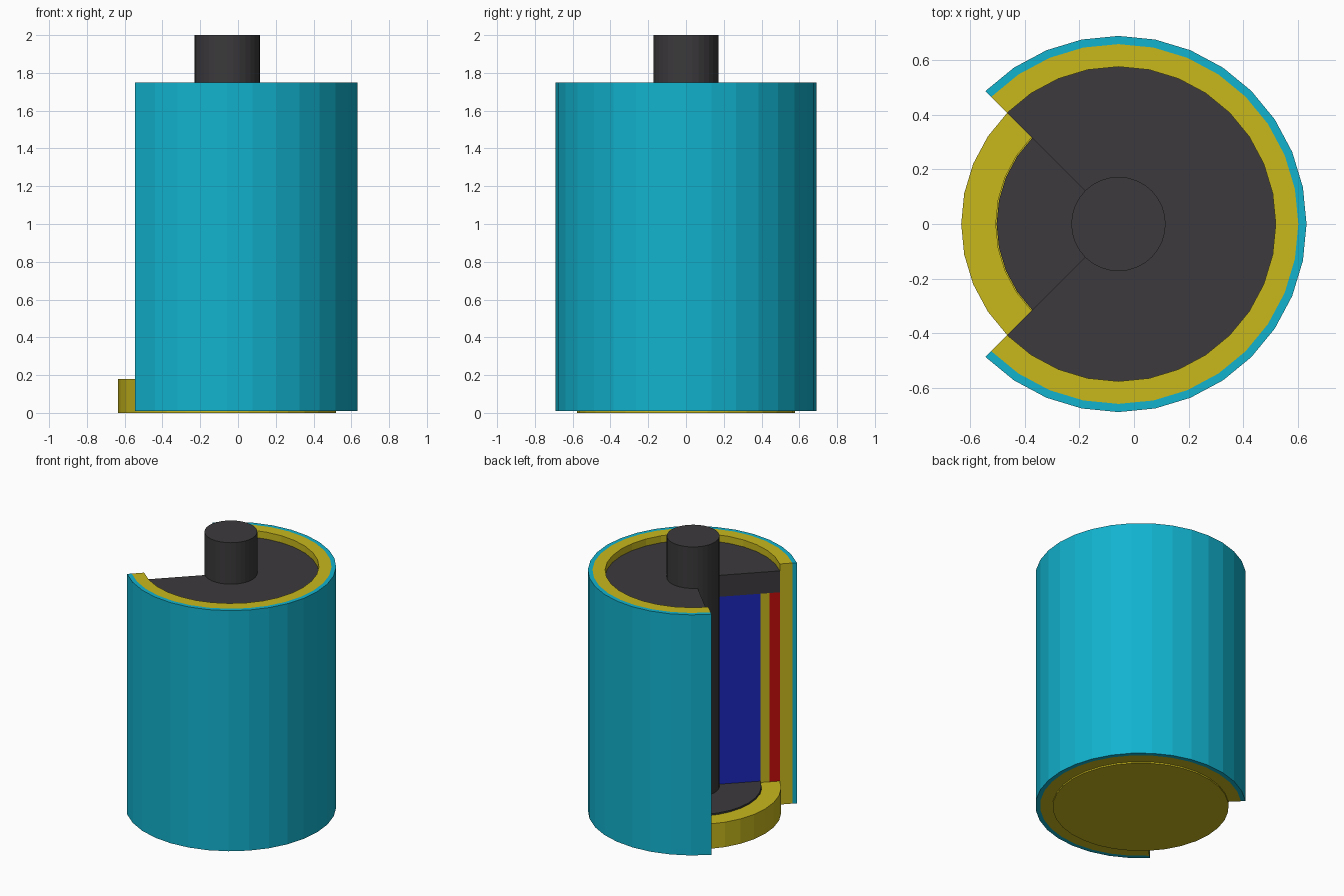
import bpy, bmesh
from math import radians, cos, sin, tau

if "Cube" in bpy.data.objects:
    bpy.data.objects.remove(bpy.data.objects["Cube"])

AXIS_X = -0.057      # cell axis; the open wedge faces -x
SEGMENTS = 32        # sides of a full turn
CUT = radians(270)   # sweep left after the quarter cutaway


def material(name, rgb):
    m = bpy.data.materials.new(name)
    m.diffuse_color = (*rgb, 1)
    m.use_nodes = True
    m.node_tree.nodes["Principled BSDF"].inputs["Base Color"].default_value = m.diffuse_color
    return m


CYAN = material("cyan", (0.006, 0.45, 0.62))
YELLOW = material("yellow", (0.58, 0.48, 0.012))
DARK = material("dark", (0.045, 0.042, 0.045))
BLUE = material("blue", (0.01, 0.02, 0.5))
RED = material("red", (0.55, 0.004, 0.004))


def revolve(name, profile, mat, sweep=tau):
    """Sweep a closed (radius, z) profile around the axis, centred on +x."""
    bm = bmesh.new()
    full = sweep >= tau - 1e-6
    steps = round(SEGMENTS * sweep / tau)
    rings = []
    for i in range(steps if full else steps + 1):
        a = -sweep / 2 + sweep * i / steps
        rings.append([bm.verts.new((r * cos(a), r * sin(a), z)) for r, z in profile])
    n = len(profile)
    for i in range(steps):
        a, b = rings[i], rings[(i + 1) % len(rings)]
        for j in range(n):
            k = (j + 1) % n
            if profile[j][0] == 0 and profile[k][0] == 0:
                continue  # edge lies on the axis
            bm.faces.new((a[j], b[j], b[k], a[k]))
    if not full:
        bm.faces.new(rings[0])
        bm.faces.new(rings[-1])
    bmesh.ops.remove_doubles(bm, verts=bm.verts, dist=1e-5)
    bmesh.ops.recalc_face_normals(bm, faces=bm.faces)
    mesh = bpy.data.meshes.new(name)
    bm.to_mesh(mesh)
    bm.free()
    mesh.materials.append(mat)
    ob = bpy.data.objects.new(name, mesh)
    ob.location.x = AXIS_X
    bpy.context.collection.objects.link(ob)
    return ob


def box(r0, r1, z0, z1):
    return [(r0, z0), (r1, z0), (r1, z1), (r0, z1)]


# Outer casing and its lining, open over a quarter turn
revolve("outer_casing", box(0.66, 0.69, 0.01, 1.75), CYAN, CUT)
revolve("casing_lining", box(0.577, 0.66, 0.01, 1.75), YELLOW, CUT)

# Layers inside, cut by the same wedge
revolve("red_layer", box(0.507, 0.577, 0.18, 1.545), RED, CUT)
revolve("separator_layer", box(0.45, 0.507, 0.18, 1.545), YELLOW, CUT)
revolve("core_filling", box(0.173, 0.45, 0.18, 1.545), BLUE, CUT)

# Top seal, slightly recessed below the rim
revolve("top_seal", box(0.173, 0.577, 1.545, 1.70), DARK, CUT)

# Base cup with the bottom seal sitting in it
revolve("base_cup", [(0, 0), (0.577, 0), (0.577, 0.18), (0.45, 0.18),
                     (0.45, 0.03), (0, 0.03)], YELLOW)
revolve("bottom_seal", [(0, 0.03), (0.447, 0.03), (0.447, 0.19), (0, 0.19)], DARK)

# Central rod
revolve("centre_rod", [(0, 0.19), (0.173, 0.19), (0.173, 2.0), (0, 2.0)], DARK)
